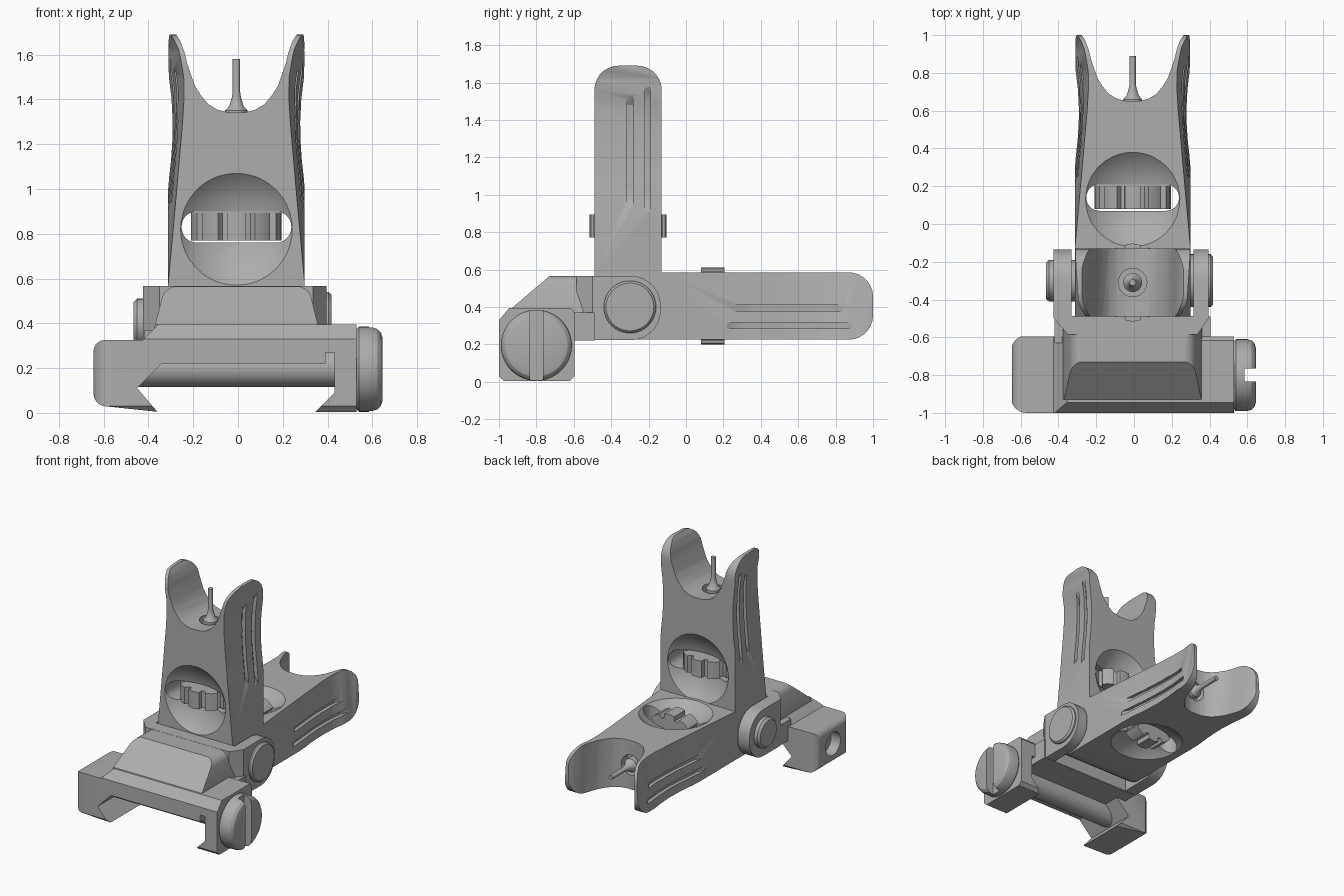
import bpy, bmesh, math
from mathutils import Matrix, Vector

if "Cube" in bpy.data.objects:
    bpy.data.objects.remove(bpy.data.objects["Cube"])

grey = bpy.data.materials.new("matte_grey")
grey.use_nodes = True
grey.diffuse_color = (0.42, 0.42, 0.42, 1)
grey.node_tree.nodes["Principled BSDF"].inputs["Base Color"].default_value = grey.diffuse_color


def finish(name, bm):
    bmesh.ops.recalc_face_normals(bm, faces=bm.faces[:])
    mesh = bpy.data.meshes.new(name)
    bm.to_mesh(mesh)
    bm.free()
    mesh.materials.append(grey)
    obj = bpy.data.objects.new(name, mesh)
    bpy.context.collection.objects.link(obj)
    return obj


def skin(name, rings):
    """Join rings of points with quads and cap both ends."""
    bm = bmesh.new()
    rows = [[bm.verts.new(p) for p in ring] for ring in rings]
    n = len(rows[0])
    for a, b in zip(rows, rows[1:]):
        for i in range(n):
            bm.faces.new((a[i], a[(i + 1) % n], b[(i + 1) % n], b[i]))
    bm.faces.new(rows[0])
    bm.faces.new(rows[-1])
    return finish(name, bm)


def prism(name, pts, axis, lo, hi):
    place = {"x": lambda p, h: (h, p[0], p[1]),
             "y": lambda p, h: (p[0], h, p[1]),
             "z": lambda p, h: (p[0], p[1], h)}[axis]
    return skin(name, [[place(p, h) for p in pts] for h in (lo, hi)])


def lathe(name, profile, axis, y, z, sides=40):
    """Profile of (radius, position along the axis)."""
    rings = []
    for r, h in profile:
        ring = []
        for i in range(sides):
            t = math.tau * i / sides
            a, b = r * math.cos(t), r * math.sin(t)
            ring.append((h, y + a, z + b) if axis == "x" else (a, y + b, h))
        rings.append(ring)
    return skin(name, rings)


def rounded(pts, radii, steps=7):
    out = []
    n = len(pts)
    for i, r in enumerate(radii):
        p = Vector(pts[i])
        if r == 0:
            out.append(tuple(p))
            continue
        a = p + (Vector(pts[i - 1]) - p).normalized() * r
        b = p + (Vector(pts[(i + 1) % n]) - p).normalized() * r
        for k in range(steps + 1):
            t = math.pi / 2 * k / steps
            out.append(tuple(a + b - p + (p - b) * math.cos(t) + (p - a) * math.sin(t)))
    return out


def rect(a0, a1, b0, b1):
    return [(a0, b0), (a1, b0), (a1, b1), (a0, b1)]


def boolean(obj, tool, op="DIFFERENCE"):
    mod = obj.modifiers.new("cut", "BOOLEAN")
    mod.operation, mod.solver, mod.object = op, "EXACT", tool
    bpy.context.view_layer.objects.active = obj
    bpy.ops.object.modifier_apply(modifier=mod.name)
    bpy.data.objects.remove(tool)


# Leaf: height, front half width, back half width
FRONT, BACK, MID = -0.49, -0.13, -0.31
side = [(0.2, .305, .305), (0.57, .305, .305), (1.0, .266, .305), (1.06, .261, .3),
        (1.13, .255, .292), (1.22, .247, .286), (1.3, .24, .285), (1.4, .234, .29),
        (1.5, .235, .302), (1.62, .255, .305), (1.7, .283, .307)]
notch = [(.276, 1.7), (.25, 1.66), (.232, 1.61), (.22, 1.56), (.203, 1.51), (.185, 1.46),
         (.16, 1.42), (.125, 1.378), (.085, 1.354), (.04, 1.342)]


def half_width(z, t):
    for (z0, f0, b0), (z1, f1, b1) in zip(side, side[1:]):
        if z0 <= z <= z1:
            k = (z - z0) / (z1 - z0)
            return (f0 + (f1 - f0) * k) * (1 - t) + (b0 + (b1 - b0) * k) * t


def outline(col, y):
    half = [(s[col], y, s[0]) for s in side] + [(x, y, z) for x, z in notch]
    return half + [(-x, y, z) for x, y, z in reversed(half)]


leaf = skin("upright_leaf", [outline(1, FRONT - .002), outline(2, BACK + .002)])
bm = bmesh.new()
bm.from_mesh(leaf.data)
bmesh.ops.triangulate(bm, faces=[f for f in bm.faces if len(f.verts) == 4])
bm.to_mesh(leaf.data)
bm.free()
boolean(leaf, prism("end_shape", rounded(rect(FRONT, BACK, .225, 1.69), [.175, .175, .13, .13]),
                    "x", -.5, .5), "INTERSECT")

# Dishes on both faces, the wheel slot and the post recess
for y in (FRONT - .2625, BACK + .2625):
    bm = bmesh.new()
    bmesh.ops.create_uvsphere(bm, u_segments=64, v_segments=32, radius=.3625,
                              matrix=Matrix.Translation((0, y, .82)))
    boolean(leaf, finish("dish", bm))
boolean(leaf, prism("slot", rounded(rect(-.245, .245, .76, .9), [.068] * 4), "y", -1, .5))
boolean(leaf, lathe("recess", [(.075, 1.28), (.075, 1.5)], "z", MID, 0))

# Grip grooves on each side
for y, z0, z1 in ((-.3, .94, 1.53), (-.205, .91, 1.58)):
    t = (y - FRONT) / (BACK - FRONT)
    cut = []
    for i in range(13):
        z = z0 + (z1 - z0) * i / 12
        depth = -.004 if i in (0, 12) else .024
        cut.append((half_width(z, t) - depth, z))
    cut += [(.5, z1), (.5, z0)]
    for s in (1, -1):
        boolean(leaf, prism("groove", [(s * x, z) for x, z in cut], "y", y - .016, y + .016))

# Toothed wheel and sight post
teeth = []
for k in range(10):
    for off, r in ((-.33, .203), (0, .207), (.33, .203), (.4, .17), (.6, .17)):
        a = math.tau * (k + off) / 10 - math.pi / 2
        teeth.append((r * math.cos(a), MID + r * math.sin(a)))
wheel = prism("upright_wheel", teeth, "z", .77, .895)
post = lathe("upright_post", [(.05, 1.27), (.05, 1.35), (.032, 1.37), (.02, 1.41), (.017, 1.43),
                              (.017, 1.58)], "z", MID, 0, 24)

# Second leaf, folded back flat
fold = Matrix.Translation((-.007, -.69, .095)) @ Matrix.Rotation(-math.pi / 2, 4, "X")
for part in (leaf, wheel, post):
    twin = part.copy()
    twin.name = part.name.replace("upright", "folded")
    bpy.context.collection.objects.link(twin)
    twin.matrix_world = fold
    part.location.x = -.007

# Rail clamp
clamp = prism("rail_clamp", rounded(
    [(-.645, .035), (-.36, .005), (-.45, .11), (-.34, .22), (.39, .22), (.39, .27), (.43, .27),
     (.43, .09), (.345, .005), (.53, .005), (.53, .395), (-.355, .395), (-.425, .325),
     (-.645, .325)], [.05] + [0] * 12 + [.05]), "y", -1.1, -.5)
boolean(clamp, prism("clamp_side", [(-.97, 0), (-1, .03), (-1, .33), (-.94, .4), (-.62, .4),
                                    (-.595, .37), (-.595, .03), (-.625, 0)], "x", -1, 1), "INTERSECT")
boolean(clamp, prism("clamp_plan", rounded(rect(-.65, .6, -1.0, -.59), [.08, 0, 0, .08]),
                     "z", -1, 1), "INTERSECT")
boolean(clamp, lathe("bolt_hole", [(.085, -.7), (.085, -.57)], "x", -.8, .18))
rod = lathe("cross_bolt", [(.085, -.47), (.085, .45)], "x", -.8, .2)

# Sloped hump and the shelf behind it
hump = prism("hump", [(-.93, .24), (-.93, .395), (-.73, .565), (-.49, .565), (-.49, .22),
                      (-.9, .22)], "x", -.5, .5)
boolean(hump, prism("hump_front", rounded([(-.375, .2), (.36, .2), (.36, .38), (.315, .565),
                                           (-.325, .565), (-.375, .38)],
                                          [0, 0, 0, .05, .05, 0]), "y", -1.2, 0), "INTERSECT")
shelf = prism("shelf", rect(-.42, .405, -.63, -.49), "z", .22, .37)

# Yoke with two ears
yoke = prism("yoke", [(-.425, -.13), (-.425, -.5), (-.35, -.585), (.335, -.585), (.395, -.5),
                      (.395, -.13), (.315, -.13), (.315, -.488), (-.33, -.488), (-.33, -.13)],
             "z", .1, .7)
boolean(yoke, prism("ear_shape", rounded(rect(-.7, -.135, .222, .566), [0, .16, .16, 0]),
                    "x", -1, 1), "INTERSECT")

# Hinge pin heads
right_pin = lathe("left_pin_head", [(.14, .3), (.14, .405), (.128, .418)], "x", -.3, .4)
left_pin = lathe("right_pin_head", [(.11, -.3), (.11, -.45), (.095, -.466)], "x", -.3, .4)

# Slotted clamp knob
knob = lathe("clamp_knob", [(.18, .53), (.19, .54), (.19, .6), (.183, .623), (.168, .638),
                            (.145, .645)], "x", -.8, .195, 56)
boolean(knob, prism("knob_slot", rect(-.835, -.765, -.1, .5), "x", .585, .8))

bpy.ops.object.select_all(action="DESELECT")
for obj in (leaf, wheel, post, clamp, rod, hump, shelf, yoke, right_pin, left_pin, knob):
    obj.select_set(True)
bpy.context.view_layer.objects.active = leaf
bpy.ops.object.shade_smooth_by_angle(angle=math.radians(28))
